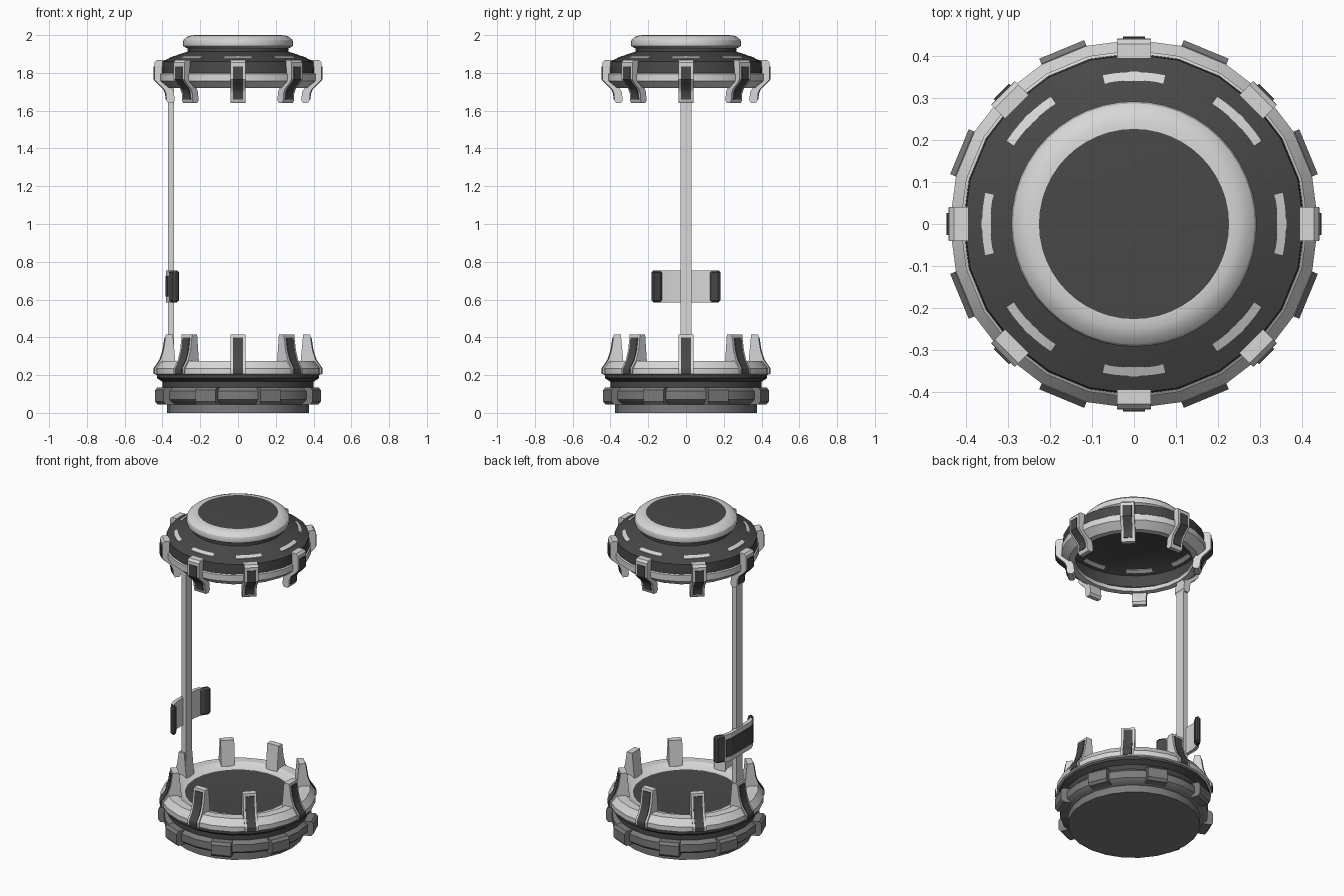
import bpy, bmesh, math
from mathutils import Matrix

if "Cube" in bpy.data.objects:
    bpy.data.objects.remove(bpy.data.objects["Cube"])


def material(name, v):
    m = bpy.data.materials.new(name)
    m.diffuse_color = (v, v, v, 1)
    m.use_nodes = True
    m.node_tree.nodes["Principled BSDF"].inputs["Base Color"].default_value = m.diffuse_color
    return m


MATS = [material("light_grey", 0.68), material("dark_grey", 0.065), material("mid_grey", 0.2)]
LIGHT, DARK, MID = 0, 1, 2


def finish(bm, name, smooth=30):
    bmesh.ops.remove_doubles(bm, verts=bm.verts[:], dist=1e-5)
    bmesh.ops.recalc_face_normals(bm, faces=bm.faces[:])
    me = bpy.data.meshes.new(name)
    bm.to_mesh(me)
    bm.free()
    for m in MATS:
        me.materials.append(m)
    ob = bpy.data.objects.new(name, me)
    bpy.context.collection.objects.link(ob)
    bpy.ops.object.select_all(action='DESELECT')
    ob.select_set(True)
    bpy.context.view_layer.objects.active = ob
    bpy.ops.object.shade_smooth_by_angle(angle=math.radians(smooth))
    return ob


def lathe(name, profile, n=24):
    """profile: (radius, z, colour of the band that starts here)"""
    bm = bmesh.new()
    rings = []
    for r, z, _ in profile:
        if r == 0:
            rings.append([bm.verts.new((0, 0, z))] * n)
        else:
            rings.append([bm.verts.new((r * math.cos(2 * math.pi * i / n),
                                        r * math.sin(2 * math.pi * i / n), z)) for i in range(n)])
    for k in range(len(profile) - 1):
        a, b = rings[k], rings[k + 1]
        for i in range(n):
            j = (i + 1) % n
            loop = list(dict.fromkeys([a[i], a[j], b[j], b[i]]))
            bm.faces.new(loop).material_index = profile[k][2]
    return finish(bm, name)


def add_prism(bm, outline, half, mat, rot=None):
    """Extrude an (r, z) outline sideways by +-half"""
    sides = [[bm.verts.new((r, s * half, z)) for r, z in outline] for s in (-1, 1)]
    n = len(outline)
    faces = [bm.faces.new(sides[0]), bm.faces.new(sides[1][::-1])]
    for i in range(n):
        j = (i + 1) % n
        faces.append(bm.faces.new([sides[0][i], sides[1][i], sides[1][j], sides[0][j]]))
    for f in faces:
        f.material_index = mat
    if rot is not None:
        bmesh.ops.transform(bm, matrix=rot, verts=sides[0] + sides[1])


def around(deg):
    return Matrix.Rotation(math.radians(deg), 4, 'Z')


def prongs(name, outer, inner, half, strip, strip_half):
    """Eight claws, each with a dark inlay plate on its outer face"""
    bm = bmesh.new()
    bi = bmesh.new()
    plate = [(r + 0.005, z) for r, z in strip] + [(r - 0.004, z) for r, z in reversed(strip)]
    for k in range(8):
        add_prism(bm, outer + inner, half, LIGHT, around(45 * k))
        add_prism(bi, plate, strip_half, DARK, around(45 * k))
    finish(bm, name)
    finish(bi, name + "_inlays")


# Base: foot, lower ring, dark groove, light rim and dark floor
lathe("base_body", [(0, 0, MID), (0.375, 0, MID), (0.375, 0.045, MID), (0.405, 0.055, MID),
                    (0.42, 0.07, MID), (0.42, 0.115, MID), (0.40, 0.135, DARK),
                    (0.40, 0.165, DARK), (0.43, 0.185, DARK), (0.43, 0.20, LIGHT),
                    (0.44, 0.205, LIGHT), (0.44, 0.235, LIGHT), (0.41, 0.275, LIGHT),
                    (0.36, 0.275, LIGHT), (0.32, 0.252, LIGHT), (0.302, 0.25, DARK),
                    (0, 0.25, DARK)])

# Pads round the lower ring
bm = bmesh.new()
for k in range(8):
    add_prism(bm, [(0.39, 0.045), (0.438, 0.045), (0.451, 0.06), (0.451, 0.12),
                   (0.438, 0.135), (0.39, 0.135)], 0.058, MID, around(22.5 + 45 * k))
finish(bm, "base_pads", 20)

# Upright claws on the base
prongs("base_prongs",
       [(0.443, 0.205), (0.443, 0.235), (0.412, 0.28), (0.395, 0.33), (0.382, 0.415)],
       [(0.345, 0.415), (0.33, 0.255)], 0.039,
       [(0.443, 0.207), (0.443, 0.235), (0.412, 0.28), (0.395, 0.33), (0.384, 0.40)], 0.026)

# Upper housing: thin hollow dome with a light band and skirt
lathe("upper_dome", [(0, 1.935, DARK), (0.268, 1.935, DARK), (0.268, 1.912, DARK), (0.315, 1.897, DARK),
                     (0.405, 1.86, DARK), (0.408, 1.80, LIGHT), (0.415, 1.795, LIGHT),
                     (0.415, 1.757, LIGHT), (0.37, 1.72, LIGHT), (0.335, 1.72, LIGHT),
                     (0.335, 1.745, DARK), (0.38, 1.775, DARK), (0.385, 1.85, DARK),
                     (0.30, 1.888, DARK), (0, 1.888, DARK)])

# Rounded cap with a dark top
lathe("top_cap", [(0, 1.933, LIGHT), (0.275, 1.933, LIGHT), (0.29, 1.942, LIGHT), (0.293, 1.957, LIGHT),
                  (0.288, 1.975, LIGHT), (0.272, 1.99, LIGHT), (0.25, 1.998, LIGHT),
                  (0.227, 2.0, DARK), (0, 2.0, DARK)], 48)

# Hanging claws on the upper housing
prongs("upper_prongs",
       [(0.395, 1.868), (0.43, 1.868), (0.442, 1.855), (0.442, 1.765), (0.425, 1.745),
        (0.392, 1.715), (0.381, 1.69), (0.379, 1.655), (0.37, 1.64)],
       [(0.345, 1.64), (0.335, 1.655), (0.34, 1.70), (0.365, 1.74), (0.40, 1.78)], 0.04,
       [(0.442, 1.835), (0.442, 1.765), (0.425, 1.745), (0.392, 1.715), (0.381, 1.69), (0.379, 1.66)],
       0.026)

# Curved light slits through the dome
bm = bmesh.new()
for k in range(8):
    for i in range(6):
        a = math.radians(45 * k - 12 + 4 * i)
        b = a + math.radians(4)
        v = [[bm.verts.new((r * math.cos(t), r * math.sin(t), z)) for t in (a, b)]
             for r, z in ((0.342, 1.889), (0.364, 1.880), (0.364, 1.856), (0.342, 1.865))]
        for p in range(4):
            q = (p + 1) % 4
            bm.faces.new([v[p][0], v[p][1], v[q][1], v[q][0]])
finish(bm, "dome_slits")

# Pillar joining base and housing
bm = bmesh.new()
add_prism(bm, [(-0.37, 0.26), (-0.34, 0.26), (-0.34, 1.72), (-0.37, 1.72)], 0.03, LIGHT)
finish(bm, "pillar")


# Control panel wrapped round the outside of the pillar
def panel(name, pts, z0, z1, mat, bevel=0.0):
    bm = bmesh.new()
    f = bm.faces.new([bm.verts.new((x, y, z0)) for x, y in pts])
    ext = bmesh.ops.extrude_face_region(bm, geom=[f])
    bmesh.ops.translate(bm, vec=(0, 0, z1 - z0),
                        verts=[e for e in ext["geom"] if isinstance(e, bmesh.types.BMVert)])
    if bevel:
        bmesh.ops.bevel(bm, geom=bm.edges[:], offset=bevel, segments=1, affect='EDGES')
    for f in bm.faces:
        f.material_index = mat
    finish(bm, name, 20)


panel("panel_frame", [(-0.38, -0.10), (-0.365, -0.14), (-0.345, -0.14), (-0.358, -0.09),
                      (-0.358, 0.09), (-0.345, 0.14), (-0.365, 0.14), (-0.38, 0.10)],
      0.585, 0.755, LIGHT)
panel("panel_screen", [(-0.384, -0.10), (-0.372, -0.132), (-0.364, -0.132), (-0.377, -0.095),
                       (-0.377, 0.095), (-0.364, 0.132), (-0.372, 0.132), (-0.384, 0.10)],
      0.615, 0.725, DARK)
for s, side in ((-1, "front"), (1, "back")):
    panel("panel_end_" + side, [(-0.372, s * 0.128), (-0.34, s * 0.185), (-0.307, s * 0.178),
                                (-0.335, s * 0.128)], 0.585, 0.755, DARK, 0.011)
